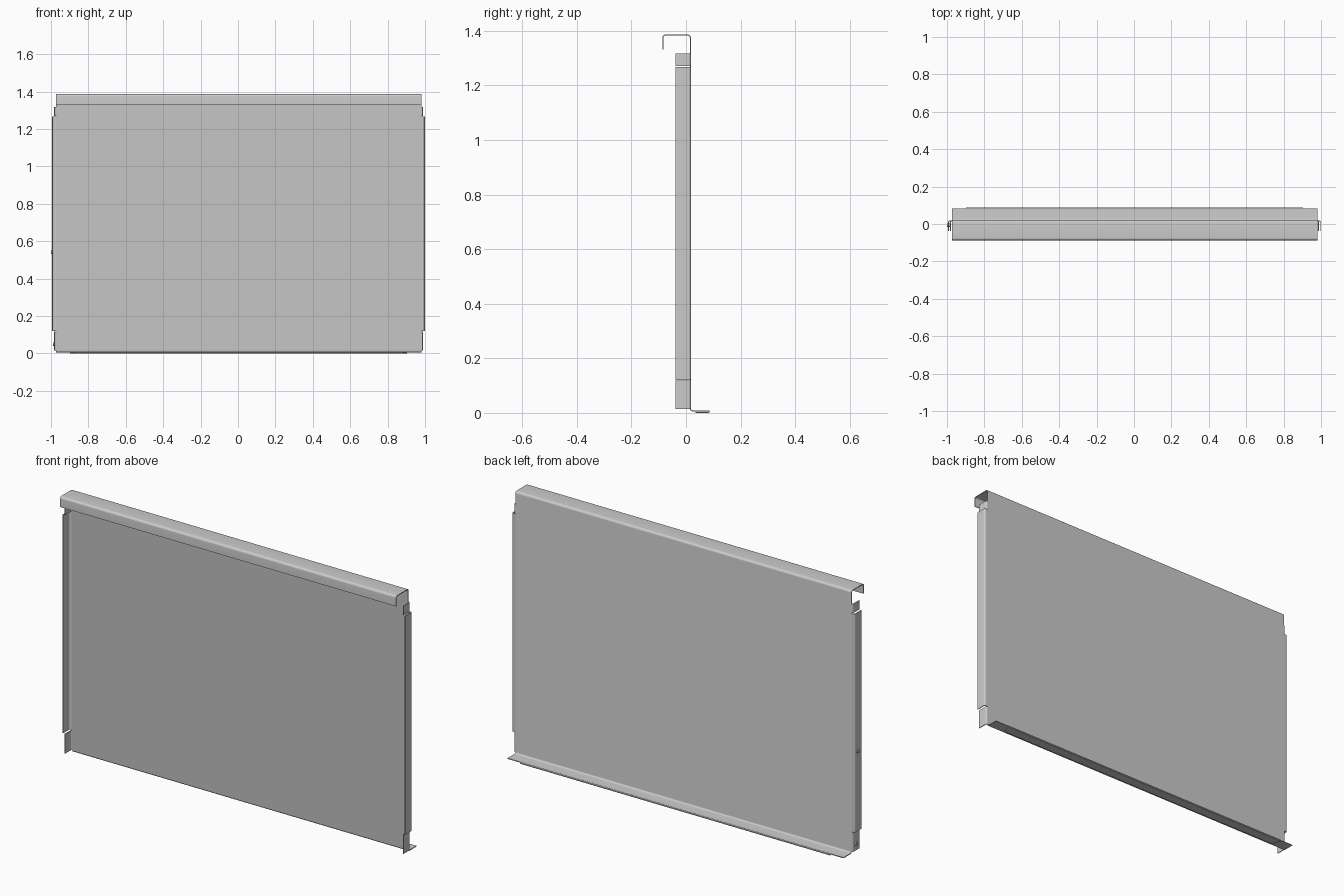
import bpy, bmesh, math
from mathutils import Vector, Matrix

if "Cube" in bpy.data.objects:
    bpy.data.objects.remove(bpy.data.objects["Cube"])

T = 0.004        # sheet thickness
CX = 0.003       # panel centre, offset by the pins on the left
HALF = 0.977     # half width of the flat panel
WEB_Y = 0.016    # plane of the panel


def fillet(points, radius, steps=6):
    """Round the right-angle corners of an open 2D path."""
    pts = [Vector(p) for p in points]
    out = [pts[0]]
    for a, b, c in zip(pts, pts[1:], pts[2:]):
        u, v = (a - b).normalized(), (c - b).normalized()
        centre = b + (u + v) * radius
        for i in range(steps + 1):
            t = i / steps * math.pi / 2
            out.append(centre - v * radius * math.cos(t) - u * radius * math.sin(t))
    return out + [pts[-1]]


def finish(name, bm, thick=True):
    bmesh.ops.recalc_face_normals(bm, faces=bm.faces)
    mesh = bpy.data.meshes.new(name)
    bm.to_mesh(mesh)
    bm.free()
    obj = bpy.data.objects.new(name, mesh)
    bpy.context.collection.objects.link(obj)
    bpy.ops.object.select_all(action='DESELECT')
    obj.select_set(True)
    bpy.context.view_layer.objects.active = obj
    if thick:
        mod = obj.modifiers.new("sheet", 'SOLIDIFY')
        mod.thickness = T
        mod.offset = 0
        mod.use_even_offset = True
        bpy.ops.object.modifier_apply(modifier=mod.name)
    bpy.ops.object.shade_smooth_by_angle(angle=math.radians(30))
    return obj


def bent_sheet(name, path, lo, hi, place):
    """Sweep a path between two levels; place(p, level) gives the 3D point."""
    bm = bmesh.new()
    rows = [[bm.verts.new(place(p, k)) for p in path] for k in (lo, hi)]
    for i in range(len(path) - 1):
        bm.faces.new((rows[0][i], rows[0][i + 1], rows[1][i + 1], rows[1][i]))
    return finish(name, bm)


# Panel with top channel, lip and bottom flange, (y, z) profile
profile = fillet([(-0.085, 1.332), (-0.085, 1.384), (WEB_Y, 1.384),
                  (WEB_Y, 0.007), (0.083, 0.007)], 0.010)
bent_sheet("folded_panel", profile, CX - HALF, CX + HALF,
           lambda p, k: (k, p.x, p.y))

# Tapered hem folded back under the bottom flange
bm = bmesh.new()
bm.faces.new([bm.verts.new((CX + x, y, 0.002)) for x, y in
              ((-0.88, 0.035), (0.88, 0.035), (0.90, 0.083), (-0.90, 0.083))])
finish("bottom_hem", bm)
fold = [Vector((0.083 + 0.0025 * math.sin(t), 0.0045 - 0.0025 * math.cos(t)))
        for t in [i * math.pi / 6 for i in range(7)]]
bent_sheet("hem_fold", fold, CX - 0.90, CX + 0.90, lambda p, k: (k, p.x, p.y))

# Side flanges: wide middle, stepped-in tabs at both ends
for side, s in (("left", -1), ("right", 1)):
    for part, edge, lo, hi in (("side_flange", 0.995, 0.12, 1.268),
                               ("lower_tab", 0.984, 0.015, 0.118),
                               ("upper_tab", 0.984, 1.270, 1.317)):
        path = fillet([(HALF, WEB_Y), (edge, WEB_Y), (edge, -0.038)], 0.0065)
        bent_sheet(f"{side}_{part}", path, lo, hi,
                   lambda p, k: (CX + s * p.x, p.y, k))

# Small pins on the left side
for name, x, z in (("flange_pin", -0.995, 0.54), ("tab_pin", -0.985, 0.05)):
    bm = bmesh.new()
    bmesh.ops.create_cone(bm, cap_ends=True, segments=16, radius1=0.009,
                          radius2=0.009, depth=0.01,
                          matrix=Matrix.Translation((x, -0.006, z))
                          @ Matrix.Rotation(math.pi / 2, 4, 'Y'))
    finish(name, bm, thick=False)
